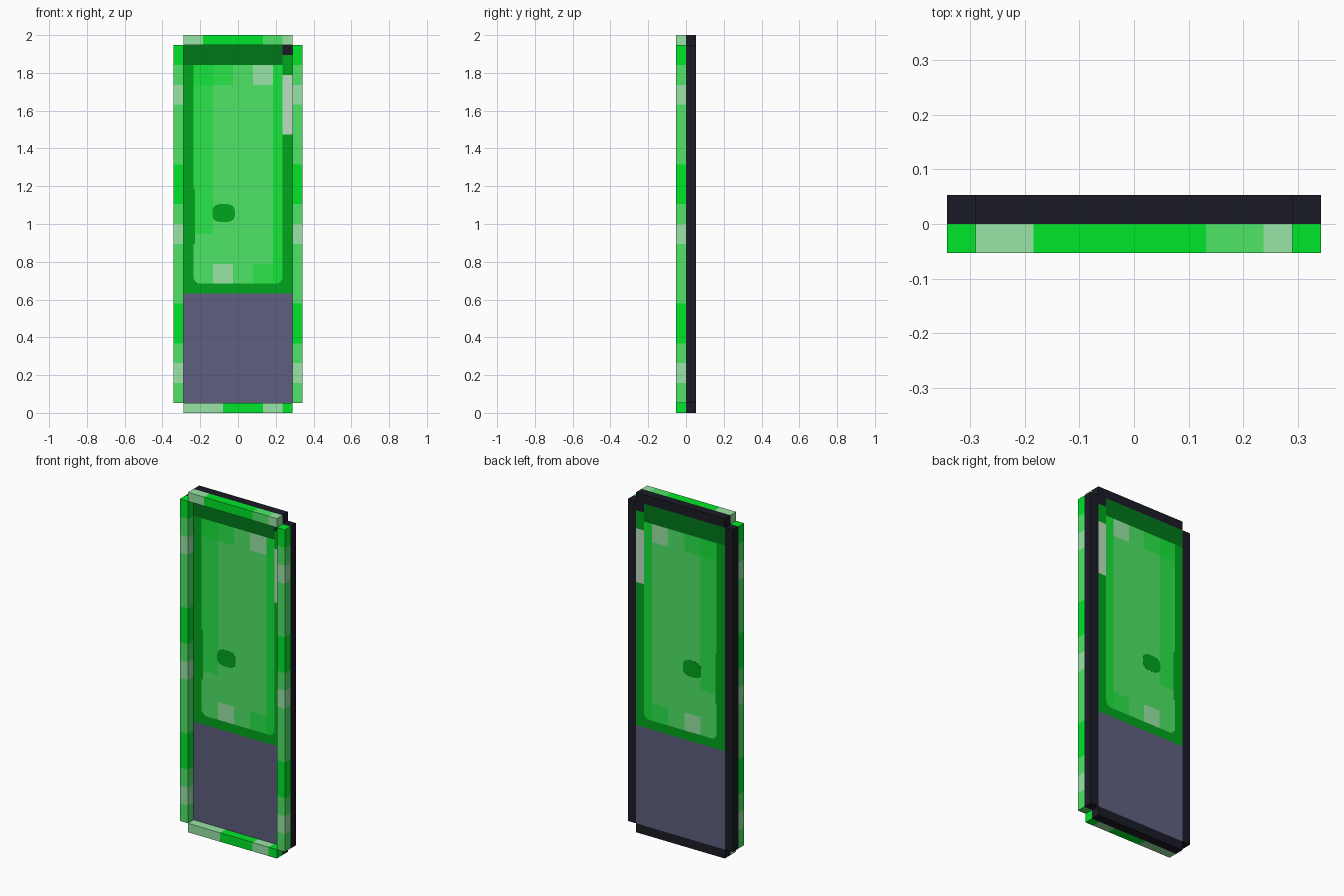
import bpy, bmesh, math

if "Cube" in bpy.data.objects:
    bpy.data.objects.remove(bpy.data.objects["Cube"])

U = 2 / 38          # modelling unit: whole frame is 13 wide, 38 high, 2 deep

def srgb(h):
    out = []
    for i in (0, 2, 4):
        c = int(h[i:i + 2], 16) / 255
        out.append(c / 12.92 if c <= 0.04045 else ((c + 0.055) / 1.055) ** 2.4)
    return (*out, 1.0)

COLOURS = {
    "bright_green": "00E628", "mid_green": "4EE666", "pale_green": "99E5A6",
    "leaf_green": "2AE64A", "vivid_green": "16E63A", "border_green": "00A61C",
    "deep_green": "00771A", "slate": "5F5F80", "near_black": "1A1A26",
    "pale_grey_green": "BDDFC3",
}
NAMES = list(COLOURS)
MATS = []
for n, h in COLOURS.items():
    m = bpy.data.materials.new(n)
    m.diffuse_color = srgb(h)
    m.use_nodes = True
    m.node_tree.nodes["Principled BSDF"].inputs["Base Color"].default_value = m.diffuse_color
    MATS.append(m)

def finish(name, bm):
    bmesh.ops.remove_doubles(bm, verts=bm.verts, dist=1e-5)
    bmesh.ops.recalc_face_normals(bm, faces=bm.faces)
    me = bpy.data.meshes.new(name)
    bm.to_mesh(me)
    bm.free()
    for m in MATS:
        me.materials.append(m)
    ob = bpy.data.objects.new(name, me)
    bpy.context.collection.objects.link(ob)
    return ob

def grid_box(name, xs, ys, zs, colour):
    """Box cut at every xs and zs value; colour(x, z) names each cell's material."""
    bm = bmesh.new()
    def quad(pts, x, z):
        f = bm.faces.new([bm.verts.new([c * U for c in p]) for p in pts])
        f.material_index = NAMES.index(colour(x, z))
    y0, y1 = ys
    for a, b in zip(xs, xs[1:]):
        for c, d in zip(zs, zs[1:]):
            x, z = (a + b) / 2, (c + d) / 2
            for y in ys:
                quad([(a, y, c), (b, y, c), (b, y, d), (a, y, d)], x, z)
            for e in (a, b):
                if e in (xs[0], xs[-1]):
                    quad([(e, y0, c), (e, y1, c), (e, y1, d), (e, y0, d)], x, z)
            for e in (c, d):
                if e in (zs[0], zs[-1]):
                    quad([(a, y0, e), (b, y0, e), (b, y1, e), (a, y1, e)], x, z)
    return finish(name, bm)

def black(x, z):
    return "near_black"

# Upright bars: repeating colour blocks in front, dark behind
CYCLE = ["mid_green", "pale_green", "mid_green", "bright_green",
         "bright_green", "mid_green", "mid_green"]
def upright_colour(x, z):
    return CYCLE[int((z - 1) // 2) % 7]

for side, x0 in (("left", -6.5), ("right", 5.5)):
    grid_box(side + "_front_bar", [x0, x0 + 1], (-1, 0), list(range(1, 38, 2)), upright_colour)
    grid_box(side + "_rear_bar", [x0, x0 + 1], (0, 1), [1, 37], black)

# Top and bottom bars
def top_colour(x, z):
    if x < -3.5 or x > 4.5:
        return "pale_green"
    return "bright_green" if x < 2.5 else "mid_green"

def bottom_colour(x, z):
    return "pale_green" if x < -1.5 or 2.5 < x < 4.5 else "bright_green"

for name, z0, rule in (("top", 37, top_colour), ("bottom", 0, bottom_colour)):
    grid_box(name + "_front_bar", [-5.5, -3.5, -1.5, 2.5, 4.5, 5.5], (-1, 0), [z0, z0 + 1], rule)
    grid_box(name + "_rear_bar", [-5.5, 5.5], (0, 1), [z0, z0 + 1], black)

# Centre panel: coloured rectangles, later ones on top (x0, x1, z0, z1, colour)
PATCHES = [
    (-5.5, 5.5, 1, 12, "slate"),
    (-5.5, 4.5, 35, 37, "deep_green"),
    (4.5, 5.5, 36, 37, "near_black"),
    (4.5, 5.5, 28, 34, "pale_grey_green"),
    (-4.5, 4.5, 13, 35, "mid_green"),
    (-4.5, -2.5, 18, 35, "leaf_green"),
    (3.5, 4.5, 13, 35, "vivid_green"),
    (-4.5, -2.5, 33, 35, "vivid_green"),
    (-2.5, -0.5, 33, 35, "leaf_green"),
    (1.5, 3.5, 33, 35, "pale_green"),
    (-2.5, -0.5, 13, 15, "pale_green"),
    (1.5, 3.5, 13, 15, "leaf_green"),
    (-4.5, -4.35, 17, 22.5, "border_green"),
]
# Softened lower corners of the inner field
for w, h in ((0.4, 0.15), (0.15, 0.4)):
    PATCHES += [(-4.5, -4.5 + w, 13, 13 + h, "border_green"),
                (4.5 - w, 4.5, 13, 13 + h, "border_green")]

def panel_colour(x, z):
    result = "border_green"
    for a, b, c, d, name in PATCHES:
        if a < x < b and c < z < d:
            result = name
    return result

grid_box("centre_panel",
         sorted({v for p in PATCHES for v in p[:2]}), (0, 1),
         sorted({v for p in PATCHES for v in p[2:4]}), panel_colour)

# Rounded spot showing on both faces of the panel
bm = bmesh.new()
rings = []
def rounded(v):
    return math.copysign(abs(v) ** 0.7, v)

for y in (-0.015, 1.015):
    ring = []
    for i in range(16):
        t = math.tau * (i + 0.5) / 16
        cx, cz = rounded(math.cos(t)), rounded(math.sin(t))
        ring.append(bm.verts.new(((-1.45 + 1.15 * cx) * U, y * U, (20.1 + 0.92 * cz) * U)))
    bm.faces.new(ring)
    rings.append(ring)
for i in range(16):
    j = (i + 1) % 16
    bm.faces.new([rings[0][i], rings[0][j], rings[1][j], rings[1][i]])
for f in bm.faces:
    f.material_index = NAMES.index("border_green")
finish("panel_spot", bm)
